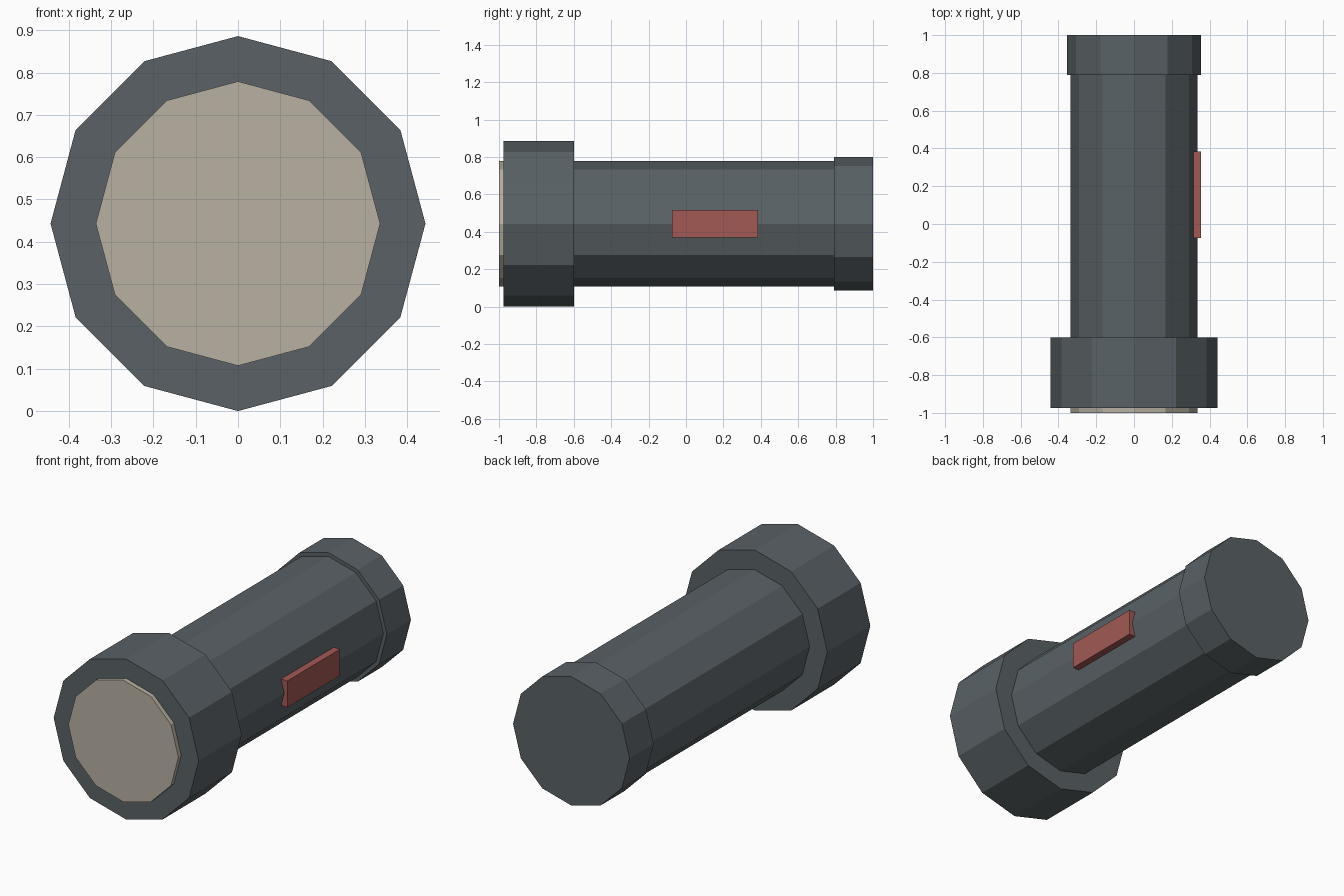
import bpy
from math import radians

cube = bpy.data.objects.get("Cube")
if cube:
    bpy.data.objects.remove(cube, do_unlink=True)

AXIS_Z = 0.443


def material(name, colour):
    m = bpy.data.materials.new(name)
    m.use_nodes = True
    m.diffuse_color = colour
    m.node_tree.nodes["Principled BSDF"].inputs["Base Color"].default_value = colour
    return m


grey = material("dark grey", (0.10, 0.12, 0.13, 1))
cream = material("cream glass", (0.48, 0.44, 0.36, 1))
red = material("dull red", (0.36, 0.10, 0.09, 1))


def barrel(name, radius, y0, y1, mat):
    """Twelve-sided flat-shaded cylinder lying along y."""
    bpy.ops.mesh.primitive_cylinder_add(
        vertices=12, radius=radius, depth=y1 - y0,
        location=(0, (y0 + y1) / 2, AXIS_Z), rotation=(radians(90), 0, 0))
    ob = bpy.context.object
    ob.name = name
    ob.data.materials.append(mat)


# Torch tube, lamp head, end cap and lens
barrel("body", 0.335, -0.62, 0.82, grey)
barrel("lamp_head", 0.443, -0.975, -0.6, grey)
barrel("end_cap", 0.356, 0.79, 1.0, grey)
barrel("lens", 0.336, -1.0, -0.95, cream)

# Switch on the left side
bpy.ops.mesh.primitive_cube_add(size=1, location=(0.333, 0.155, AXIS_Z))
switch = bpy.context.object
switch.name = "switch"
switch.dimensions = (0.042, 0.46, 0.146)
switch.data.materials.append(red)
